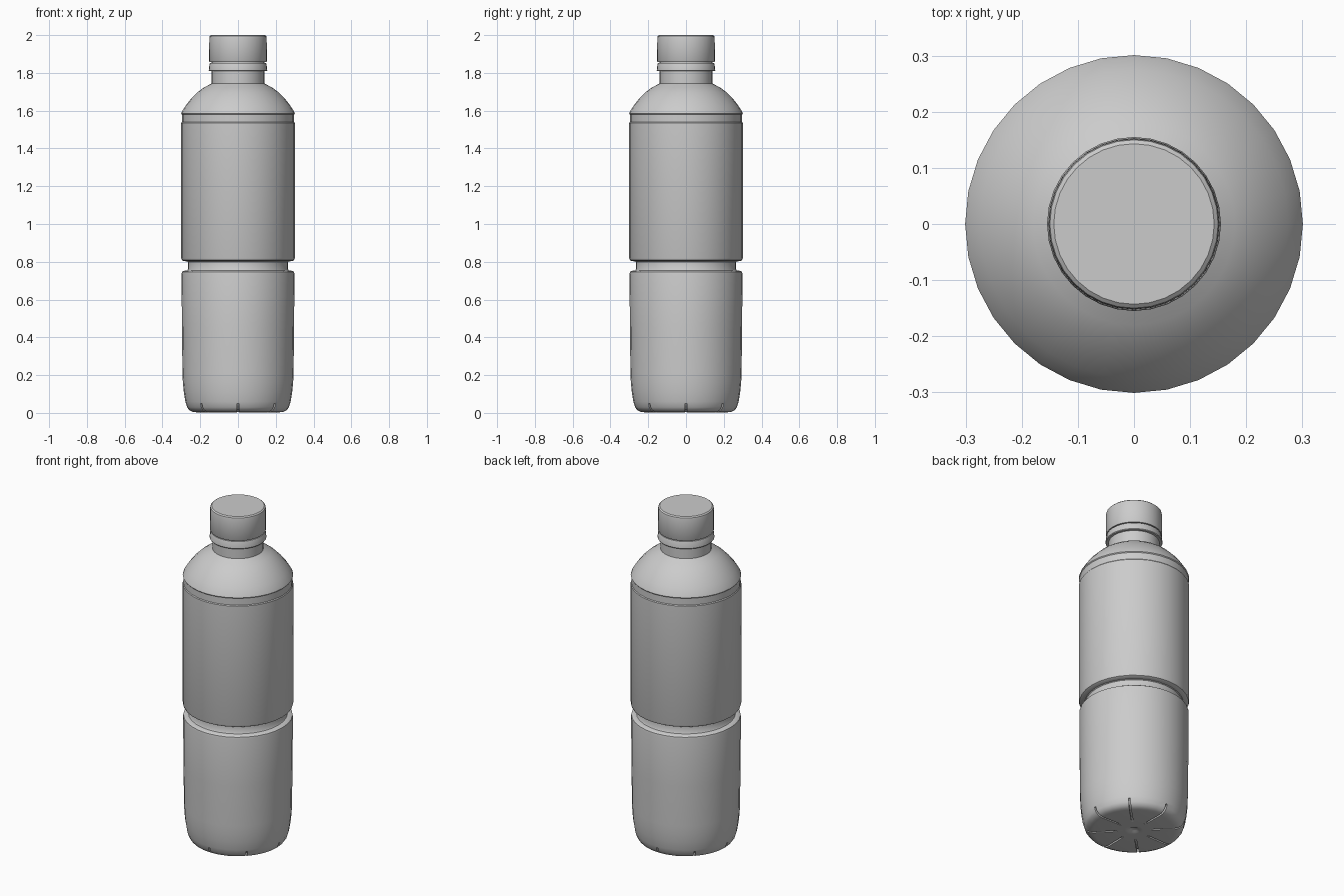
import bpy, bmesh, math

if "Cube" in bpy.data.objects:
    bpy.data.objects.remove(bpy.data.objects["Cube"])

SEG = 32


def finish(name, bm):
    bmesh.ops.recalc_face_normals(bm, faces=bm.faces)
    me = bpy.data.meshes.new(name)
    bm.to_mesh(me)
    bm.free()
    ob = bpy.data.objects.new(name, me)
    bpy.context.collection.objects.link(ob)
    return ob


def lathe(name, profile):
    """Revolve (radius, z) points around z; ends on the axis close the shape."""
    bm = bmesh.new()
    rings = []
    for r, z in profile:
        n = SEG if r > 0 else 1
        rings.append([bm.verts.new((r * math.cos(2 * math.pi * i / SEG),
                                    r * math.sin(2 * math.pi * i / SEG), z))
                      for i in range(n)])
    for a, b in zip(rings, rings[1:]):
        for i in range(SEG):
            j = (i + 1) % SEG
            if len(a) == 1:
                bm.faces.new((a[0], b[i], b[j]))
            elif len(b) == 1:
                bm.faces.new((a[i], a[j], b[0]))
            else:
                bm.faces.new((a[i], a[j], b[j], b[i]))
    return finish(name, bm)


def smooth(ob, angle=35):
    bpy.ops.object.select_all(action='DESELECT')
    bpy.context.view_layer.objects.active = ob
    ob.select_set(True)
    bpy.ops.object.shade_smooth_by_angle(angle=math.radians(angle))


# bottle body: dimpled base, waist groove, label band, shoulder, neck
bottle = lathe("bottle_body", [
    (0, 0.015), (0.018, 0.013), (0.03, 0.006), (0.05, 0.006), (0.22, 0.003),
    (0.24, 0.006), (0.258, 0.014), (0.270, 0.03), (0.279, 0.06),
    (0.287, 0.11), (0.292, 0.16), (0.294, 0.21), (0.297, 0.45), (0.299, 0.735),
    (0.297, 0.746), (0.288, 0.752), (0.270, 0.754),
    (0.266, 0.76), (0.266, 0.798), (0.270, 0.802),
    (0.288, 0.804), (0.297, 0.809), (0.301, 0.82), (0.301, 1.535),
    (0.297, 1.54), (0.297, 1.58), (0.301, 1.585), (0.296, 1.597),
    (0.275, 1.63), (0.248, 1.664), (0.215, 1.697), (0.18, 1.723),
    (0.145, 1.741), (0.139, 1.745), (0.139, 1.87), (0, 1.87)])

# eight radial grooves pressed into the base
bm = bmesh.new()
SECTION = [(0.09, -0.03), (0.09, 0.006), (0.13, 0.014), (0.22, 0.018),
           (0.255, 0.034), (0.268, 0.05), (0.32, 0.05), (0.32, -0.03)]
for k in range(8):
    c, s = math.cos(k * math.pi / 4), math.sin(k * math.pi / 4)
    sides = [[bm.verts.new((r * c - w * s, r * s + w * c, z))
              for r, z in SECTION] for w in (-0.005, 0.005)]
    bm.faces.new(sides[0])
    bm.faces.new(sides[1][::-1])
    for i in range(len(SECTION)):
        j = (i + 1) % len(SECTION)
        bm.faces.new((sides[0][i], sides[0][j], sides[1][j], sides[1][i]))
cutter = finish("base_groove_cutter", bm)
cutter.hide_render = True

mod = bottle.modifiers.new("grooves", 'BOOLEAN')
mod.operation = 'DIFFERENCE'
mod.solver = 'EXACT'
mod.object = cutter
bpy.context.view_layer.objects.active = bottle
bpy.ops.object.modifier_apply(modifier="grooves")
bpy.data.objects.remove(cutter)

# tamper ring under the cap
ring = lathe("tamper_ring", [
    (0.139, 1.809), (0.152, 1.809), (0.155, 1.813), (0.151, 1.848),
    (0.149, 1.852), (0.139, 1.852)])

# screw cap
cap = lathe("cap", [
    (0, 1.857), (0.150, 1.857), (0.153, 1.862), (0.152, 1.985),
    (0.150, 1.994), (0.143, 2.0), (0, 2.0)])

for ob in (bottle, ring, cap):
    smooth(ob)
